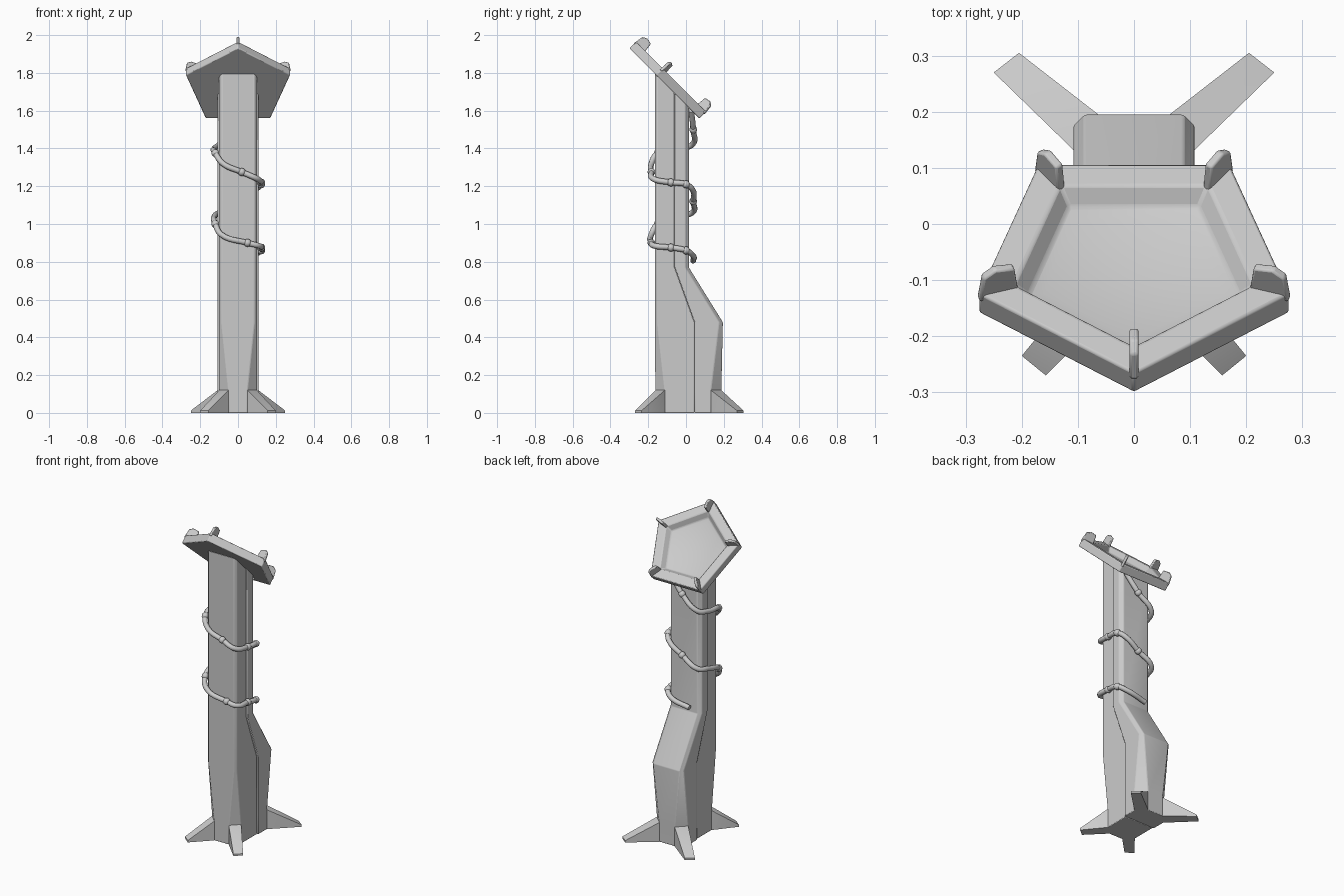
import bpy, bmesh, math
from mathutils import Matrix, Vector

if "Cube" in bpy.data.objects:
    bpy.data.objects.remove(bpy.data.objects["Cube"])

TILT = Matrix.Translation((0, -0.095, 1.725)) @ Matrix.Rotation(-math.pi / 4, 4, 'X')


def finish(name, bm, bevel=0.0, matrix=None):
    bmesh.ops.recalc_face_normals(bm, faces=bm.faces[:])
    if matrix:
        bm.transform(matrix)
    me = bpy.data.meshes.new(name)
    bm.to_mesh(me)
    bm.free()
    ob = bpy.data.objects.new(name, me)
    bpy.context.collection.objects.link(ob)
    if bevel:
        m = ob.modifiers.new("bevel", 'BEVEL')
        m.width, m.segments, m.limit_method = bevel, 2, 'ANGLE'
    bpy.context.view_layer.objects.active = ob
    ob.select_set(True)
    bpy.ops.object.shade_smooth_by_angle(angle=math.radians(35))
    ob.select_set(False)
    return ob


def loft(bm, rings):
    loops = [[bm.verts.new(p) for p in r] for r in rings]
    for a, b in zip(loops, loops[1:]):
        n = len(a)
        for i in range(n):
            bm.faces.new((a[i], a[(i + 1) % n], b[(i + 1) % n], b[i]))
    return loops


def column(name, hw, levels):
    # each level: z (None = cut by the tray plane), seam y, face y, corner chamfer
    rings = []
    for z, ys, yf, c in levels:
        yc = yf - math.copysign(c, yf - ys)
        pts = [(hw, ys), (hw, yc), (hw - c, yf), (-hw + c, yf), (-hw, yc), (-hw, ys)]
        rings.append([(x, y, 1.631 - y if z is None else z) for x, y in pts])
    bm = bmesh.new()
    loops = loft(bm, rings)
    bm.faces.new(loops[0])
    bm.faces.new(loops[-1])
    finish(name, bm, 0.004)


# column halves, meeting at a bent seam
column("front_column", 0.10, [
    (0, 0.045, -0.162, 0.05), (0.12, 0.045, -0.162, 0.05), (0.48, 0.045, -0.165, 0.013),
    (0.77, -0.06, -0.165, 0.013), (None, -0.06, -0.165, 0.013)])
column("back_column", 0.108, [
    (0, 0.045, 0.187, 0.055), (0.12, 0.045, 0.187, 0.055), (0.48, 0.045, 0.195, 0.02),
    (0.77, -0.06, 0.015, 0.02), (None, -0.06, 0.015, 0.02)])


# four splayed feet growing out of the column corners
def foot(name, side, root, tip):
    bm = bmesh.new()
    inner = (root[0][0] * 0.5, root[1][1] * 0.5)
    pts = [(x, y, z) for x, y in root for z in (0, 0.12)]
    pts += [(x, y, z) for x, y in tip for z in (0, 0.012)]
    pts += [(*inner, 0), (*inner, 0.12)]
    for x, y, z in pts:
        bm.verts.new((x * side, y, z))
    res = bmesh.ops.convex_hull(bm, input=bm.verts[:])
    bmesh.ops.delete(bm, geom=list({v for v in res["geom_interior"]}), context='VERTS')
    bmesh.ops.dissolve_limit(bm, angle_limit=0.02, verts=bm.verts[:], edges=bm.edges[:])
    finish(name, bm)


for side, label in ((-1, "left"), (1, "right")):
    foot(f"front_{label}_foot", side, [(0.10, -0.112), (0.05, -0.162)], [(0.20, -0.235), (0.157, -0.27)])
    foot(f"back_{label}_foot", side, [(0.108, 0.132), (0.053, 0.187)], [(0.25, 0.27), (0.205, 0.305)])


# tilted pentagonal tray with a stepped basin
def penta(r, z):
    return [(r * math.sin(k * math.tau / 5), -r * math.cos(k * math.tau / 5), z) for k in range(5)]


bm = bmesh.new()
loops = loft(bm, [penta(0.291, 0), penta(0.291, 0.05), penta(0.225, 0.05),
                  penta(0.197, 0.018), penta(0.168, 0.010)])
bm.faces.new(loops[0])
centre = bm.verts.new((0, 0, 0.002))
for i in range(5):
    bm.faces.new((loops[-1][i], loops[-1][(i + 1) % 5], centre))
finish("tray", bm, 0.005, TILT)

# claws on the tray corners
PROFILE = [(-0.292, 0.035), (-0.218, 0.035), (-0.226, 0.098), (-0.262, 0.104), (-0.284, 0.09)]
for k in range(5):
    bm = bmesh.new()
    loops = loft(bm, [[(x, y, z) for y, z in PROFILE] for x in (-0.008, 0.008)])
    bm.faces.new(loops[0])
    bm.faces.new(loops[1])
    finish(f"claw_{k + 1}", bm, 0.004, TILT @ Matrix.Rotation(k * math.tau / 5, 4, 'Z'))

# cable winding down around the column
PATH = [(0.08, 0.028, 1.60), (0, 0.038, 1.50), (-0.10, 0.033, 1.42), (-0.125, -0.03, 1.40),
        (-0.12, -0.15, 1.375), (-0.08, -0.183, 1.32), (0.02, -0.183, 1.275), (0.10, -0.175, 1.24),
        (0.123, -0.08, 1.22), (0.123, 0, 1.21), (0.09, 0.035, 1.18), (0, 0.038, 1.12),
        (-0.10, 0.033, 1.06), (-0.125, -0.04, 1.04), (-0.12, -0.15, 1.00), (-0.09, -0.183, 0.945),
        (0.05, -0.183, 0.90), (0.11, -0.17, 0.885), (0.123, -0.08, 0.875), (0.123, 0, 0.86),
        (0.08, 0.035, 0.835), (-0.05, 0.038, 0.805)]
cu = bpy.data.curves.new("cable", 'CURVE')
cu.dimensions, cu.bevel_depth, cu.bevel_resolution = '3D', 0.015, 3
cu.resolution_u, cu.use_fill_caps = 6, True
sp = cu.splines.new('BEZIER')
sp.bezier_points.add(len(PATH) - 1)
for bp, p in zip(sp.bezier_points, PATH):
    bp.co = p
    bp.handle_left_type = bp.handle_right_type = 'AUTO'
bpy.context.collection.objects.link(bpy.data.objects.new("cable", cu))

# collars along the cable
for n, i in enumerate((1, 4, 6, 8, 9, 11, 14, 16, 18, 19)):
    d = Vector(PATH[i + 1]) - Vector(PATH[i - 1])
    bm = bmesh.new()
    bmesh.ops.create_uvsphere(bm, u_segments=12, v_segments=8, radius=0.021)
    finish(f"cable_collar_{n + 1}", bm, 0,
           Matrix.Translation(PATH[i]) @ d.to_track_quat('Z', 'Y').to_matrix().to_4x4())
